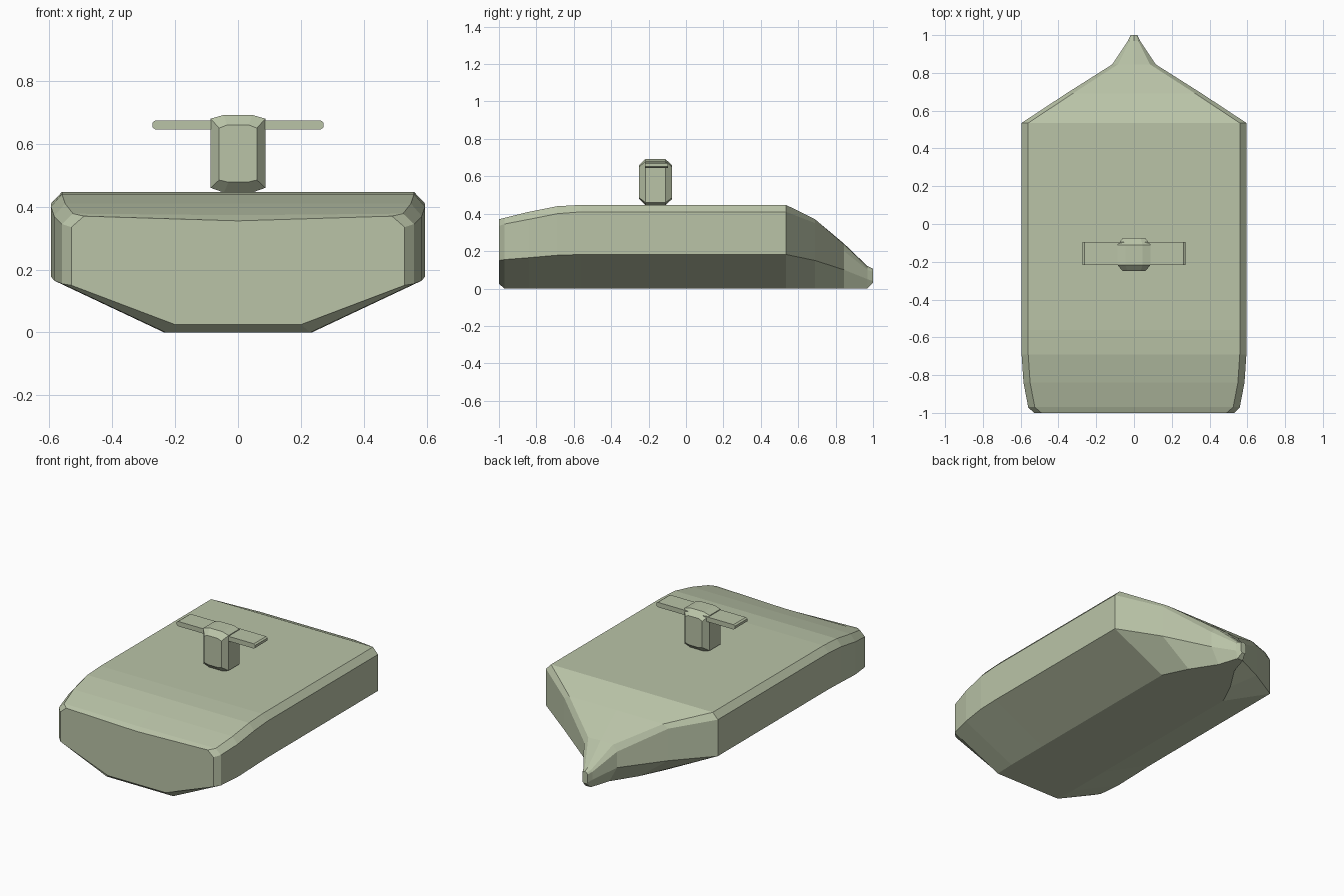
import bpy, bmesh

olive = bpy.data.materials.new("olive_paint")
olive.diffuse_color = (0.49, 0.55, 0.39, 1)


def loft(name, sections):
    """Skin (y, half-profile) stations; profiles run bottom to top, mirrored in x."""
    bm = bmesh.new()
    rings = []
    for y, half in sections:
        mirrored = [(-x, z) for x, z in reversed(half) if x > 0]
        rings.append([bm.verts.new((x, y, z)) for x, z in half + mirrored])
    n = len(rings[0])
    for a, b in zip(rings, rings[1:]):
        for i in range(n):
            j = (i + 1) % n
            bm.faces.new((a[i], a[j], b[j], b[i]))
    bm.faces.new(rings[0])
    bm.faces.new(rings[-1])
    bmesh.ops.recalc_face_normals(bm, faces=bm.faces[:])
    mesh = bpy.data.meshes.new(name)
    bm.to_mesh(mesh)
    bm.free()
    mesh.materials.append(olive)
    ob = bpy.data.objects.new(name, mesh)
    bpy.context.collection.objects.link(ob)
    return ob


# Hull: y, bottom half width, bottom z, side half width, chine z,
# side top z, deck half width, deck edge z, deck centre z
stations = [
    (-1.00, 0.20, 0.025, 0.53, 0.15, 0.335, 0.49, 0.37, 0.355),
    (-0.97, 0.23, 0.0, 0.56, 0.155, 0.345, 0.525, 0.378, 0.373),
    (-0.84, 0.235, 0.0, 0.585, 0.165, 0.37, 0.55, 0.41, 0.41),
    (-0.69, 0.235, 0.0, 0.595, 0.178, 0.40, 0.56, 0.44, 0.44),
    (-0.56, 0.235, 0.0, 0.595, 0.182, 0.41, 0.56, 0.447, 0.447),
    (0.535, 0.235, 0.0, 0.595, 0.182, 0.41, 0.56, 0.447, 0.447),
    (0.69, 0.16, 0.0, 0.36, 0.15, 0.35, 0.325, 0.37, 0.37),
    (0.845, 0.06, 0.0, 0.115, 0.10, 0.20, 0.085, 0.235, 0.24),
    (0.97, 0.02, 0.0, 0.032, 0.05, 0.10, 0.022, 0.11, 0.12),
    (1.00, 0.01, 0.03, 0.018, 0.04, 0.09, 0.012, 0.10, 0.105),
]
loft("hull", [
    (y, [(0, zb), (b, zb), (w, zc), (w, zs), (t, zt), (0, zm)])
    for y, b, zb, w, zc, zs, t, zt, zm in stations])

# Central post with bevelled ends and crowned top and bottom
end = [(0.03, 0.478), (0.06, 0.485), (0.06, 0.65), (0.035, 0.66)]
mid = [(0.045, 0.445), (0.087, 0.46), (0.087, 0.68), (0.045, 0.692)]
loft("centre_post", [(-0.25, end), (-0.217, mid), (-0.11, mid), (-0.075, end)])

# Crossbar with chamfered tips
bar = [(0.262, 0.645), (0.272, 0.652), (0.272, 0.668), (0.262, 0.675)]
loft("crossbar", [(-0.218, bar), (-0.095, bar)])
